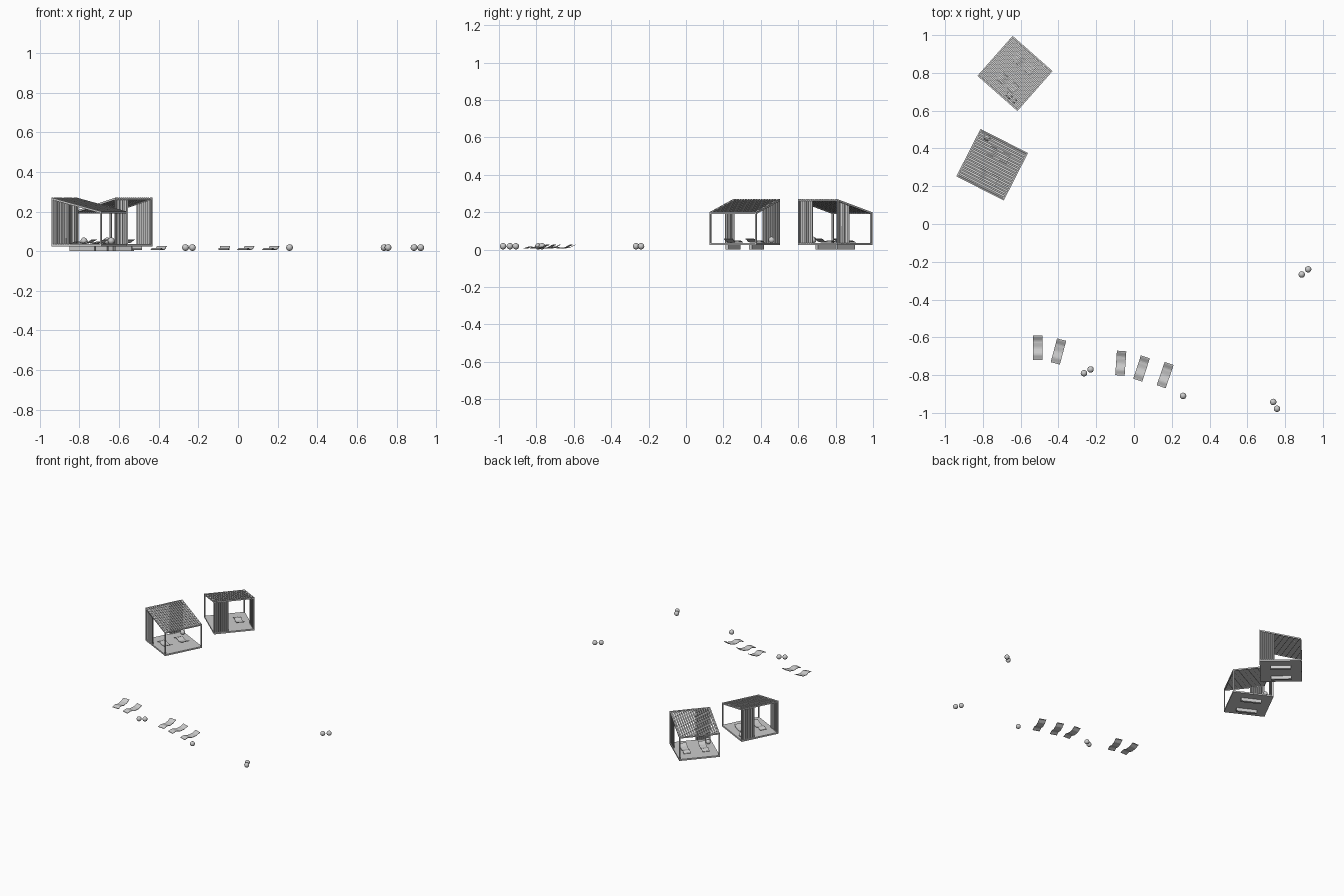
import bpy, bmesh, math
from mathutils import Vector, Matrix

if "Cube" in bpy.data.objects:
    bpy.data.objects.remove(bpy.data.objects["Cube"])

H = 0.141          # half width of a pavilion
FLOOR = 0.035      # floor top
HI, LO = 0.27, 0.2 # roof height at the back and the front


def finish(name, bm, mat=Matrix(), smooth=False):
    bmesh.ops.recalc_face_normals(bm, faces=bm.faces)
    me = bpy.data.meshes.new(name)
    bm.to_mesh(me)
    bm.free()
    for p in me.polygons:
        p.use_smooth = smooth
    ob = bpy.data.objects.new(name, me)
    bpy.context.collection.objects.link(ob)
    ob.matrix_world = mat
    return ob


def box(bm, lo, hi):
    lo, hi = Vector(lo), Vector(hi)
    m = Matrix.Translation((lo + hi) / 2) @ Matrix.Diagonal((*(hi - lo), 1))
    bmesh.ops.create_cube(bm, size=1, matrix=m)


def place(x, y, z=0, deg=0):
    return Matrix.Translation((x, y, z)) @ Matrix.Rotation(math.radians(deg), 4, 'Z')


def roof_z(x):
    return HI + (LO - HI) * (x + H) / (2 * H)


def rafter(bm, y, w, h, top=0.0):
    # sloped bar running from the high edge to the low edge
    verts = [bm.verts.new((x, y + sy * w / 2, roof_z(x) + top - dz))
             for x in (-H, H) for sy, dz in ((-1, 0), (1, 0), (1, h), (-1, h))]
    a, b = verts[:4], verts[4:]
    bm.faces.new(a)
    bm.faces.new(b)
    for i in range(4):
        j = (i + 1) % 4
        bm.faces.new((a[i], a[j], b[j], b[i]))


def sphere(name, mat, r=0.017):
    bm = bmesh.new()
    bmesh.ops.create_uvsphere(bm, u_segments=24, v_segments=14, radius=r)
    finish(name, bm, mat, True)


def lounger(name, mat):
    # wavy thin bed, head end raised towards local +y
    key = [(-0.065, 0.005), (-0.035, 0.013), (0.0, 0.005), (0.03, 0.009), (0.065, 0.024)]
    bm = bmesh.new()
    rows = []
    n = 20
    for i in range(n + 1):
        t = i / n * (len(key) - 1)
        k = min(int(t), len(key) - 2)
        f = t - k
        f2 = f * f * (3 - 2 * f)
        y = key[k][0] + (key[k + 1][0] - key[k][0]) * f
        z = key[k][1] + (key[k + 1][1] - key[k][1]) * f2
        rows.append([bm.verts.new((x, y, z - d)) for x, d in
                     ((-0.025, 0), (0.025, 0), (0.025, 0.003), (-0.025, 0.003))])
    for a, b in zip(rows, rows[1:]):
        for i in range(4):
            j = (i + 1) % 4
            bm.faces.new((a[i], a[j], b[j], b[i]))
    bm.faces.new(rows[0])
    bm.faces.new(rows[-1])
    finish(name, bm, mat)


def curtain(name, mat, start, direction, length=0.095, waves=7):
    # gathered cloth hanging from the roof frame
    s, d = Vector(start), Vector(direction)
    side = Vector((-d.y, d.x))
    bm = bmesh.new()
    prev = None
    n = waves * 8
    for i in range(n + 1):
        t = i / n
        p = s + d * (length * t)
        off = 0.005 * math.sin(t * waves * 2 * math.pi)
        q = p + side * off
        col = [bm.verts.new((q.x, q.y, z)) for z in (FLOOR, roof_z(p.x) - 0.006)]
        if prev:
            bm.faces.new((prev[0], col[0], col[1], prev[1]))
        prev = col
    finish(name, bm, mat, True)


def pavilion(tag, mat, head):
    # floor slab
    bm = bmesh.new()
    box(bm, (-H, -H, 0.024), (H, H, FLOOR))
    finish(tag + "_floor", bm, mat)
    # two support beams below
    bm = bmesh.new()
    for y in (-0.07, 0.07):
        box(bm, (-0.07, y - 0.009, 0), (0.07, y + 0.009, 0.025))
    finish(tag + "_support_beams", bm, mat)
    # corner posts and roof frame
    bm = bmesh.new()
    w = 0.008
    for sx in (-1, 1):
        x = sx * (H - w / 2)
        for sy in (-1, 1):
            y = sy * (H - w / 2)
            box(bm, (x - w / 2, y - w / 2, FLOOR), (x + w / 2, y + w / 2, roof_z(x) - 0.004))
        z = roof_z(x)
        box(bm, (x - w / 2, -H, z - 0.01), (x + w / 2, H, z))
    for sy in (-1, 1):
        rafter(bm, sy * (H - w / 2), w, 0.01)
    finish(tag + "_frame", bm, mat)
    # roof slats along the slope
    bm = bmesh.new()
    n = 17
    for i in range(n):
        rafter(bm, -0.127 + 0.254 * i / (n - 1), 0.009, 0.006)
    finish(tag + "_roof_slats", bm, mat)
    # curtains at the two high corners
    c = H - 0.007
    curtain(tag + "_back_curtain", mat, (-c, c), (0, -1))
    curtain(tag + "_side_curtain", mat, (-c, -c), (1, 0))
    # two loungers inside
    for i, y in enumerate((-0.067, 0.063)):
        lounger(f"{tag}_lounger_{i}", mat @ place(0, y, FLOOR, head))


# pavilions
pavilion("near_pavilion", place(-0.751, 0.314, 0, -27), -90)
pavilion("far_pavilion", place(-0.63, 0.797, 0, 138.6), 90)

# loungers on the ground
for i, (x, y, a) in enumerate([(-0.51, -0.655, 0), (-0.4, -0.675, -15), (-0.07, -0.737, -4),
                               (0.04, -0.765, -18), (0.165, -0.8, -19)]):
    lounger(f"beach_lounger_{i}", place(x, y, 0.003, a))

# ball seats, on the ground and in the pavilions
for i, (x, y) in enumerate([(-0.265, -0.79), (-0.23, -0.77), (0.26, -0.91), (0.737, -0.942),
                            (0.757, -0.978), (0.888, -0.267), (0.922, -0.24)]):
    sphere(f"ground_ball_{i}", place(x, y, 0.018))
for i, (x, y) in enumerate([(-0.777, 0.457), (-0.66, 0.68), (-0.64, 0.655)]):
    sphere(f"pavilion_ball_{i}", place(x, y, FLOOR + 0.017))
